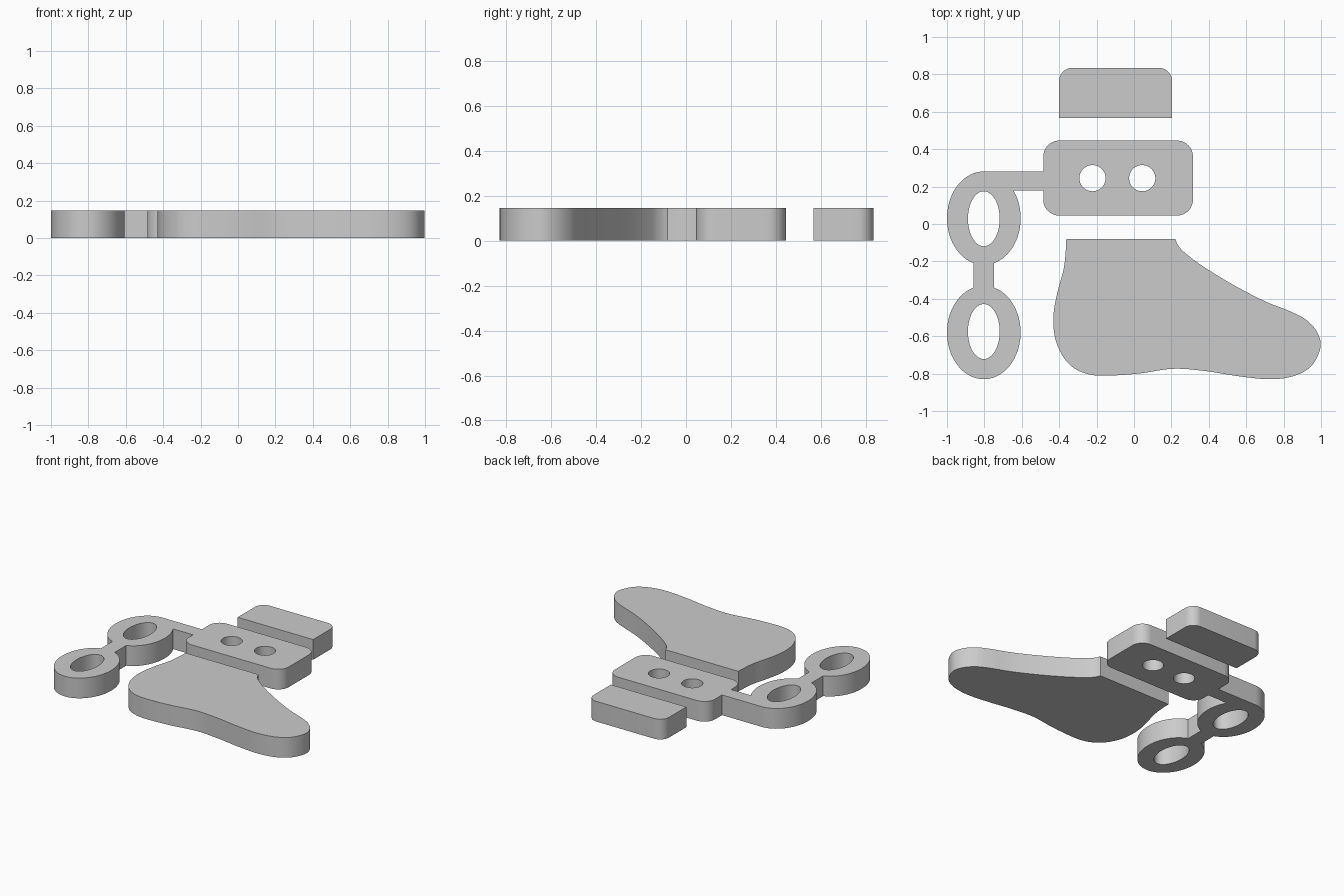
import bpy, bmesh
from math import sin, cos, pi, asin, acos
from mathutils import Vector

if "Cube" in bpy.data.objects:
    bpy.data.objects.remove(bpy.data.objects["Cube"])

THICK = 0.146


def arc(cx, cy, rx, ry, a0, a1, n):
    return [(cx + rx * cos(a0 + (a1 - a0) * i / n), cy + ry * sin(a0 + (a1 - a0) * i / n))
            for i in range(n + 1)]


def hole(cx, cy, rx, ry, n=48):
    return arc(cx, cy, rx, ry, 0, 2 * pi, n)[:-1]


def smooth_path(pts, n=6):
    """Catmull-Rom curve through the points."""
    v = [Vector(p) for p in pts]
    v = [2 * v[0] - v[1]] + v + [2 * v[-1] - v[-2]]
    out = []
    for a, b, c, d in zip(v, v[1:], v[2:], v[3:]):
        for i in range(n):
            t = i / n
            out.append(0.5 * (2 * b + (c - a) * t + (2 * a - 5 * b + 4 * c - d) * t * t
                              + (3 * b - a - 3 * c + d) * t ** 3))
    return [tuple(p) for p in out] + [pts[-1]]


def plate(name, outline, holes=()):
    """Flat part extruded from an outline with optional holes."""
    cu = bpy.data.curves.new(name, 'CURVE')
    cu.dimensions = '2D'
    cu.fill_mode = 'BOTH'
    cu.extrude = THICK / 2
    for loop in (outline, *holes):
        sp = cu.splines.new('POLY')
        sp.points.add(len(loop) - 1)
        for p, (x, y) in zip(sp.points, loop):
            p.co = (x, y, 0, 1)
        sp.use_cyclic_u = True
    ob = bpy.data.objects.new(name, cu)
    bpy.context.collection.objects.link(ob)
    bpy.ops.object.select_all(action='DESELECT')
    ob.select_set(True)
    bpy.context.view_layer.objects.active = ob
    bpy.ops.object.convert(target='MESH')
    ob = bpy.context.object
    bm = bmesh.new()
    bm.from_mesh(ob.data)
    bmesh.ops.remove_doubles(bm, verts=bm.verts, dist=0.0005)
    bmesh.ops.recalc_face_normals(bm, faces=bm.faces)
    bmesh.ops.translate(bm, verts=bm.verts, vec=(0, 0, THICK / 2))
    bm.to_mesh(ob.data)
    bm.free()
    bpy.ops.object.shade_smooth_by_angle(angle=0.5)


# Cuff: block with rounded top corners
plate("cuff", [(-0.4, 0.568), (0.203, 0.568)]
      + arc(0.133, 0.765, 0.07, 0.07, 0, pi / 2, 10)
      + arc(-0.33, 0.765, 0.07, 0.07, pi / 2, pi, 10))

# Ankle plate with side arm and two linked rings
RX, RY, CX, Y1, Y2 = 0.197, 0.25, -0.803, 0.031, -0.58
R, X0, X1, B, T = 0.085, -0.485, 0.315, 0.045, 0.446
link = acos(0.055 / RX)
outline = [(X0, 0.178)]
for cx, cy, q in ((X0 + R, B + R, 2), (X1 - R, B + R, 3), (X1 - R, T - R, 4), (X0 + R, T - R, 5)):
    outline += arc(cx, cy, R, R, q * pi / 2, (q + 1) * pi / 2, 10)
outline += [(X0, 0.281)]
outline += arc(CX, Y1, RX, RY, pi / 2, pi + link, 30)
outline += arc(CX, Y2, RX, RY, pi - link, 2 * pi + link, 52)
outline += arc(CX, Y1, RX, RY, -link, asin((0.178 - Y1) / RY), 24)
plate("ringed_plate", outline,
      [hole(CX, Y1 - 0.003, 0.085, 0.147), hole(CX, Y2 + 0.005, 0.085, 0.147),
       hole(-0.222, 0.245, 0.07, 0.07), hole(0.044, 0.245, 0.07, 0.07)])

# Foot of the boot
plate("foot", smooth_path([
    (-0.362, -0.08), (-0.367, -0.17), (-0.378, -0.25), (-0.408, -0.36), (-0.43, -0.48),
    (-0.424, -0.6), (-0.385, -0.7), (-0.32, -0.771), (-0.23, -0.806), (-0.12, -0.81),
    (0.03, -0.799), (0.21, -0.774), (0.38, -0.786), (0.56, -0.814), (0.73, -0.83),
    (0.86, -0.811), (0.95, -0.757), (0.997, -0.66), (0.98, -0.58), (0.92, -0.512),
    (0.83, -0.465), (0.7, -0.413), (0.53, -0.325), (0.37, -0.227), (0.27, -0.152),
    (0.235, -0.112), (0.22, -0.08)]))
